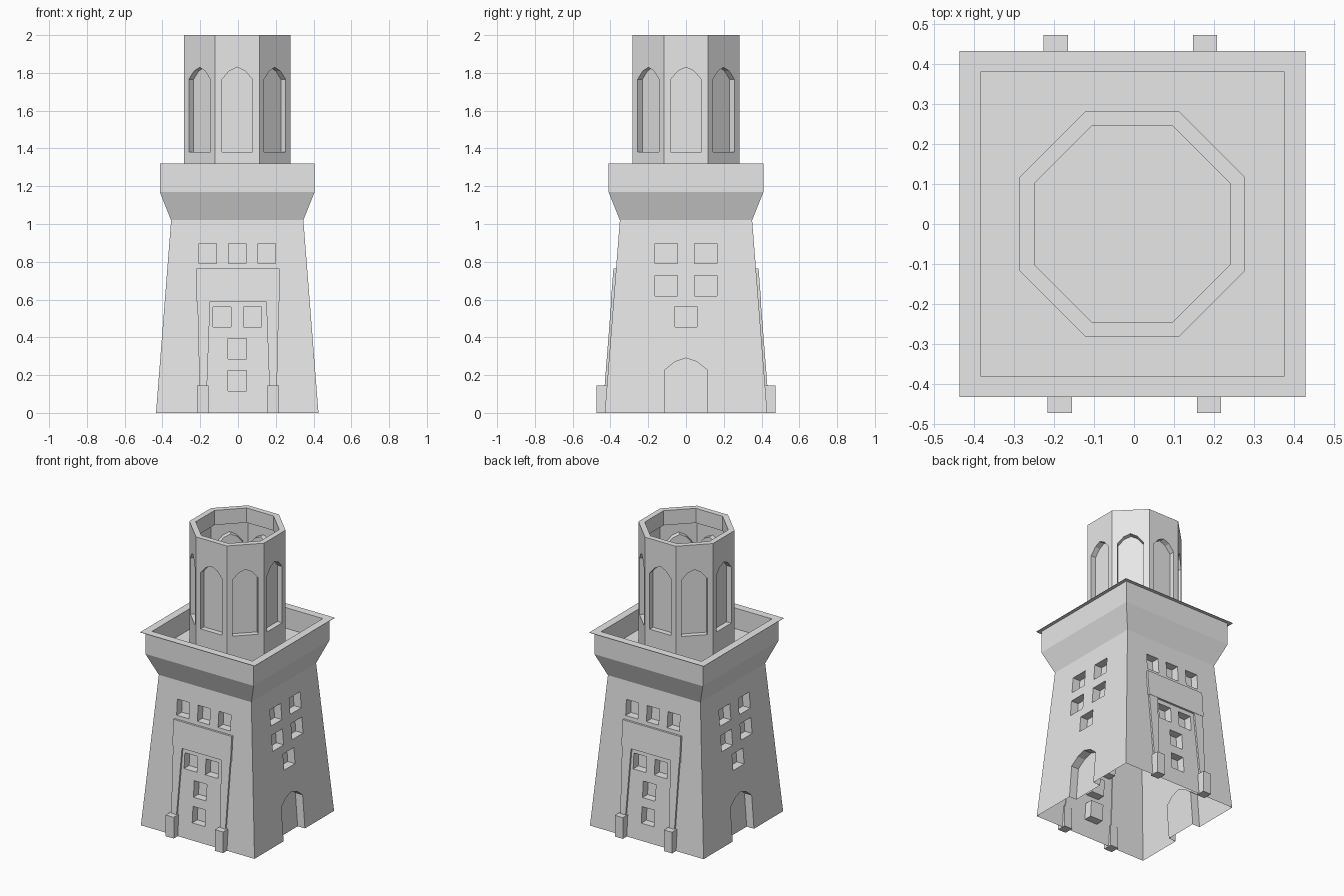
import bpy, bmesh, math
from mathutils import Vector

if "Cube" in bpy.data.objects:
    bpy.data.objects.remove(bpy.data.objects["Cube"])

stone = bpy.data.materials.new("pale_grey_stone")
stone.diffuse_color = (0.8, 0.8, 0.8, 1)
stone.use_nodes = True
stone.node_tree.nodes["Principled BSDF"].inputs["Base Color"].default_value = stone.diffuse_color
CX = -0.004                      # centre of the tower in x
FRONT, RIGHT, BACK, LEFT = -90, 0, 90, 180


def wall(z):                     # half width of the sloping lower wall
    return 0.43 - 0.08 * z / 1.02


def finish(bm, name, helper=False):
    bmesh.ops.recalc_face_normals(bm, faces=bm.faces)
    me = bpy.data.meshes.new(name)
    bm.to_mesh(me)
    bm.free()
    me.materials.append(stone)
    ob = bpy.data.objects.new(name, me)
    bpy.context.collection.objects.link(ob)
    ob.hide_render = helper
    return ob


def rings(bm, profile, n, cap=True, closed=False):
    """Stack of n-sided rings; profile holds (apothem, z)."""
    loops = []
    for a, z in profile:
        r = a / math.cos(math.pi / n)
        loops.append([bm.verts.new((CX + r * math.cos((2 * i + 1) * math.pi / n),
                                    r * math.sin((2 * i + 1) * math.pi / n), z))
                      for i in range(n)])
    pairs = list(zip(loops, loops[1:]))
    if closed:
        pairs.append((loops[-1], loops[0]))
    for lo, hi in pairs:
        for i in range(n):
            j = (i + 1) % n
            bm.faces.new((lo[i], lo[j], hi[j], hi[i]))
    if cap:
        bm.faces.new(loops[0])
        bm.faces.new(loops[-1])


def prism(bm, pts, deg, r_in, r_out):
    """Prism on the wall facing deg; pts are (along wall, height)."""
    a = math.radians(deg)
    n = Vector((math.cos(a), math.sin(a), 0))
    t = Vector((-math.sin(a), math.cos(a), 0))

    def loop(r):
        return [bm.verts.new(Vector((CX, 0, z)) + n * r(z) + t * u) for u, z in pts]
    lo, hi = loop(r_in), loop(r_out)
    bm.faces.new(lo)
    bm.faces.new(hi)
    for i in range(len(pts)):
        j = (i + 1) % len(pts)
        bm.faces.new((lo[i], lo[j], hi[j], hi[i]))


def rect(u0, u1, z0, z1):
    return [(u0, z0), (u1, z0), (u1, z1), (u0, z1)]


def arch(w, z0, spring, shoulder, top):
    return [(-w, z0), (w, z0), (w, spring), (w * 0.52, shoulder), (0, top),
            (-w * 0.52, shoulder), (-w, spring)]


def carve(ob, cutter, drop):
    """Cut the niches, then remove the end faces picked by drop()."""
    m = ob.modifiers.new("niches", 'BOOLEAN')
    m.operation, m.solver, m.object = 'DIFFERENCE', 'EXACT', cutter
    dg = bpy.context.evaluated_depsgraph_get()
    me = bpy.data.meshes.new_from_object(ob.evaluated_get(dg))
    ob.modifiers.clear()
    bm = bmesh.new()
    bm.from_mesh(me)
    bm.normal_update()
    gone = [f for f in bm.faces if abs(f.normal.z) > 0.99 and drop(f.calc_center_median().z)]
    bmesh.ops.delete(bm, geom=gone, context='FACES')
    bm.to_mesh(me)
    bm.free()
    ob.data = me
    bpy.data.objects.remove(cutter)


# Lower tower with flared parapet and sunken roof
bm = bmesh.new()
rings(bm, [(0.43, 0), (0.35, 1.02), (0.41, 1.17), (0.41, 1.32), (0.38, 1.32), (0.38, 1.18)], 4)
body = finish(bm, "lower_tower")

# Window and door niches
bm = bmesh.new()
cut_in, cut_out = (lambda z: wall(z) - 0.055), (lambda z: wall(z) + 0.1)
for deg in (FRONT, BACK):
    shapes = [(u, 0.046, 0.79, 0.897) for u in (-0.157, 0, 0.157)]
    shapes += [(u, 0.048, 0.455, 0.56) for u in (-0.08, 0.08)]
    shapes += [(0, 0.048, 0.285, 0.395), (0, 0.048, 0.115, 0.225)]
    for u, w, z0, z1 in shapes:
        prism(bm, rect(u - w, u + w, z0, z1), deg, cut_in, cut_out)
for deg in (RIGHT, LEFT):
    shapes = [(u, z) for u in (-0.105, 0.105) for z in (0.62, 0.79)] + [(0, 0.455)]
    for u, z in shapes:
        prism(bm, rect(u - 0.059, u + 0.059, z, z + 0.108), deg, cut_in, cut_out)
    prism(bm, arch(0.115, -0.1, 0.225, 0.27, 0.29), deg, cut_in, cut_out)
carve(body, finish(bm, "lower_cutter", True), lambda z: z < 0.001)

# Thin ledge around the parapet
bm = bmesh.new()
rings(bm, [(0.38, 1.319), (0.433, 1.319), (0.433, 1.321), (0.38, 1.321)], 4, False, True)
finish(bm, "parapet_ledge")

# Octagonal upper tower with pointed niches
bm = bmesh.new()
rings(bm, [(0.282, 1.18), (0.282, 2)], 8)
upper = finish(bm, "upper_tower")
bm = bmesh.new()
for k in range(8):
    prism(bm, arch(0.081, 1.38, 1.765, 1.81, 1.83), k * 45, lambda z: 0.246, lambda z: 0.4)
carve(upper, finish(bm, "upper_cutter", True), lambda z: z > 1.99 or z < 1.19)

# Lip at the top of the octagon
bm = bmesh.new()
rings(bm, [(0.282, 2), (0.245, 2), (0.245, 1.9), (0.281, 1.9)], 8, False)
finish(bm, "upper_rim")

# Door surround on front and back: lintel, tapered pilasters, plinths
for name, deg in (("front", FRONT), ("back", BACK)):
    s = 0.005
    bm = bmesh.new()
    prism(bm, rect(s - 0.22, s + 0.22, 0.59, 0.765), deg,
          lambda z: wall(z) - 0.005, lambda z: wall(z) + 0.014)
    finish(bm, name + "_lintel")
    for side, m in (("left", -1), ("right", 1)):
        bm = bmesh.new()
        prism(bm, [(s + m * 0.165, 0.14), (s + m * 0.205, 0.14),
                   (s + m * 0.216, 0.6), (s + m * 0.148, 0.6)], deg,
              lambda z: wall(z) - 0.005, lambda z: wall(z) + 0.012)
        finish(bm, f"{name}_{side}_pilaster")
        bm = bmesh.new()
        prism(bm, rect(s + m * 0.156, s + m * 0.217, 0, 0.145), deg,
              lambda z: 0.41, lambda z: 0.473)
        finish(bm, f"{name}_{side}_plinth")
